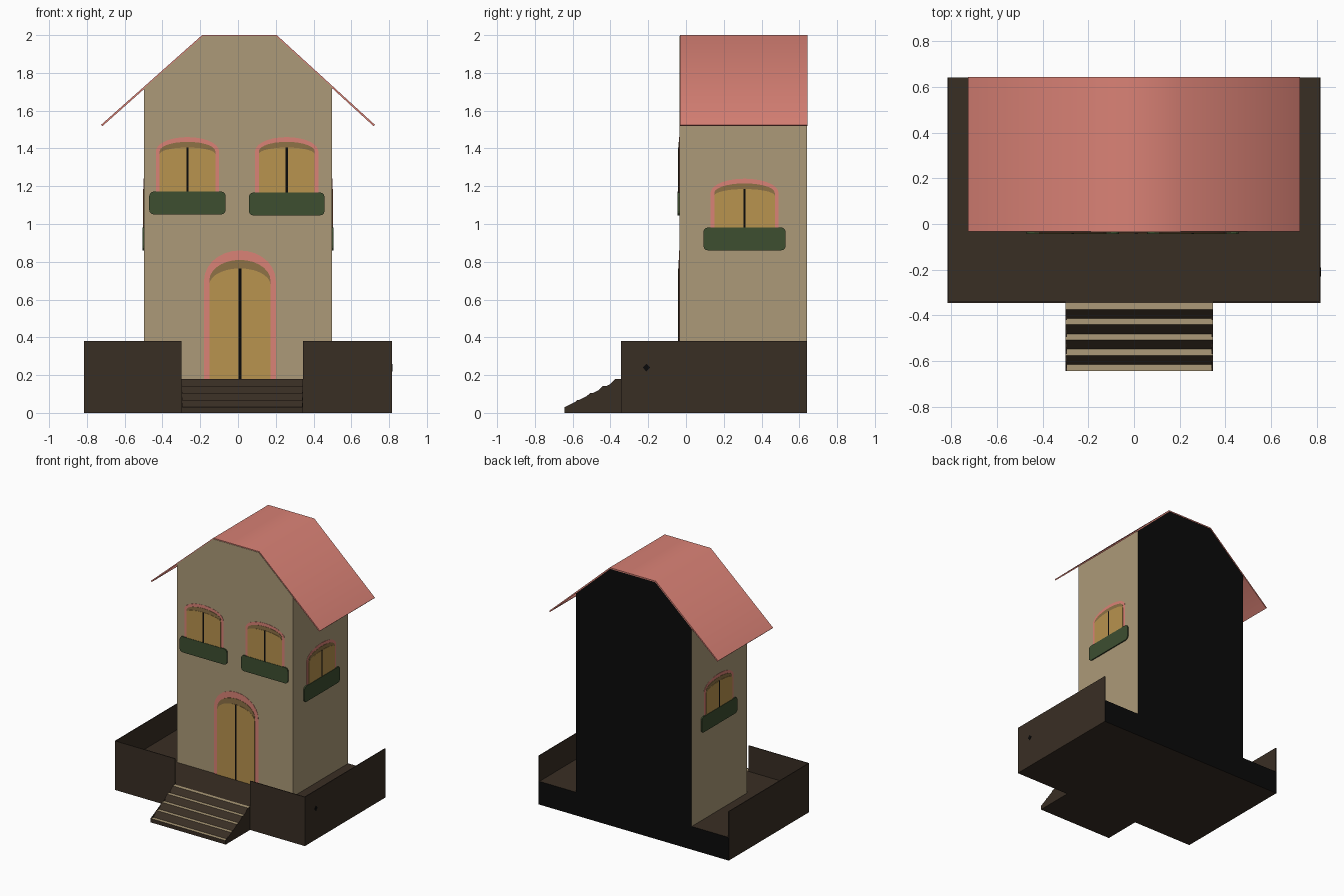
import bpy, bmesh, math
from mathutils import Vector

cube = bpy.data.objects.get("Cube")
if cube:
    bpy.data.objects.remove(cube, do_unlink=True)


def material(name, rgb):
    lin = [((c / 255 + 0.055) / 1.055) ** 2.4 for c in rgb] + [1.0]
    m = bpy.data.materials.new(name)
    m.use_nodes = True
    m.diffuse_color = lin
    bsdf = m.node_tree.nodes["Principled BSDF"]
    bsdf.inputs["Base Color"].default_value = lin
    bsdf.inputs["Roughness"].default_value = 0.9
    return m


TAN = material("tan plaster", (172, 154, 120))
PINK = material("pink tile", (218, 130, 118))
BROWN = material("dark brown", (57, 46, 36))
GOLD = material("golden wood", (184, 147, 78))
SHADE = material("shaded wood", (142, 114, 70))
GREEN = material("planter green", (61, 78, 48))
BLACK = material("black", (10, 10, 10))

# Each mapping turns a profile point (u, v) and a depth d into a 3D point
FRONT_Y, BACK_Y, SIDE_X, FLOOR = -0.035, 0.64, 0.497, 0.18


def along_y(u, v, d):
    return (u, d, v)


def along_x(u, v, d):
    return (d, u, v)


def on_front(u, v, d):
    return (u, FRONT_Y - d, v)


def on_left(u, v, d):
    return (SIDE_X + d, u, v)


def on_right(u, v, d):
    return (-SIDE_X - d, u, v)


def prism(name, profile, mapping, d0, d1, mats, rule=None):
    """Extrude a flat profile from depth d0 to d1."""
    bm = bmesh.new()
    rings = [[bm.verts.new(mapping(u, v, d)) for u, v in profile] for d in (d0, d1)]
    bm.faces.new(rings[0])
    bm.faces.new(rings[1])
    n = len(profile)
    for i in range(n):
        j = (i + 1) % n
        bm.faces.new((rings[0][i], rings[0][j], rings[1][j], rings[1][i]))
    bmesh.ops.recalc_face_normals(bm, faces=bm.faces)
    bm.normal_update()
    if rule:
        for f in bm.faces:
            f.material_index = rule(f.normal)
    mesh = bpy.data.meshes.new(name)
    bm.to_mesh(mesh)
    bm.free()
    for m in mats:
        mesh.materials.append(m)
    ob = bpy.data.objects.new(name, mesh)
    bpy.context.collection.objects.link(ob)
    return ob


def rect(u0, u1, v0, v1):
    return [(u0, v0), (u1, v0), (u1, v1), (u0, v1)]


def arch(u0, u1, v0, spring, top, steps=14):
    """Upright opening with a half-ellipse head."""
    c, r = (u0 + u1) / 2, (u1 - u0) / 2
    head = [(c + r * math.cos(math.pi * i / steps),
             spring + (top - spring) * math.sin(math.pi * i / steps))
            for i in range(steps + 1)]
    return [(u0, v0), (u1, v0)] + head


def rounded(u0, u1, v0, v1, r=0.025):
    pts = []
    corners = [(u1 - r, v1 - r), (u0 + r, v1 - r), (u0 + r, v0 + r), (u1 - r, v0 + r)]
    for k, (cu, cv) in enumerate(corners):
        for s in range(4):
            a = math.pi / 2 * (k + s / 3)
            pts.append((cu + r * math.cos(a), cv + r * math.sin(a)))
    return pts


def back_is_black(normal):
    return 1 if normal.y > 0.9 else 0


# House body with clipped gable
prism("house_body",
      [(-SIDE_X, FLOOR), (SIDE_X, FLOOR), (SIDE_X, 1.725), (0.202, 1.994),
       (-0.187, 1.994), (-SIDE_X, 1.72)],
      along_y, FRONT_Y, BACK_Y, [TAN, BLACK], back_is_black)

# Roof: open sheet over the gable, thickened inward
bm = bmesh.new()
line = [(-0.725, 1.525), (-0.19, 2.0), (0.205, 2.0), (0.725, 1.525)]
rows = [[bm.verts.new((x, y, z)) for x, z in line] for y in (FRONT_Y + 0.003, BACK_Y + 0.002)]
for i in range(len(line) - 1):
    bm.faces.new((rows[0][i], rows[0][i + 1], rows[1][i + 1], rows[1][i]))
mesh = bpy.data.meshes.new("roof")
bm.to_mesh(mesh)
bm.free()
mesh.materials.append(PINK)
roof = bpy.data.objects.new("roof", mesh)
bpy.context.collection.objects.link(roof)
solid = roof.modifiers.new("thickness", "SOLIDIFY")
solid.thickness = 0.01
solid.offset = -1
bpy.context.view_layer.objects.active = roof
roof.select_set(True)
bpy.ops.object.modifier_apply(modifier=solid.name)
bpy.ops.object.shade_smooth_by_angle(angle=math.radians(60))
roof.select_set(False)

# Terrace base and its thin parapets
BASE_X, BASE_Y, WALL_TOP, T = 0.815, -0.345, 0.38, 0.006
STAIR = (-0.30, 0.345)
prism("terrace_base", rect(-BASE_X, BASE_X, 0, FLOOR), along_y, BASE_Y, BACK_Y,
      [BROWN, BLACK], back_is_black)
for side, x in (("left", BASE_X - T), ("right", -BASE_X)):
    prism("parapet_" + side, rect(BASE_Y, BACK_Y, FLOOR, WALL_TOP), along_x, x, x + T, [BROWN])
prism("parapet_front_left", rect(STAIR[1], BASE_X, FLOOR, WALL_TOP),
      along_y, BASE_Y, BASE_Y + T, [BROWN])
prism("parapet_front_right", rect(-BASE_X, STAIR[0], FLOOR, WALL_TOP),
      along_y, BASE_Y, BASE_Y + T, [BROWN])
prism("parapet_mark", [(-0.23, 0.24), (-0.21, 0.22), (-0.19, 0.24), (-0.21, 0.26)],
      along_x, BASE_X, BASE_X + 0.002, [BLACK])

# Stairs: flat tan treads joined by sloping dark risers
FOOT, LOW, STEPS = -0.643, 0.03, 4
TREAD = 0.028
pitch = (BASE_Y - TREAD - FOOT) / STEPS
rise = (FLOOR - LOW) / STEPS
profile = [(BASE_Y, 0), (FOOT, 0)]
for i in range(STEPS + 1):
    y, z = FOOT + i * pitch, LOW + i * rise
    profile += [(y, z), (y + TREAD, z)]
prism("stairs", profile, along_x, STAIR[0], STAIR[1], [BROWN, TAN],
      lambda n: 1 if n.z > 0.99 else 0)
# Sloping side boards that hide the step ends
for side, x in (("left", STAIR[1] - T), ("right", STAIR[0])):
    prism("stair_board_" + side,
          [(BASE_Y, 0), (FOOT, 0), (FOOT, LOW), (BASE_Y, FLOOR)],
          along_x, x, x + T, [BROWN])


def opening(name, mapping, u0, u1, v0, spring, top, edge, head, drop, gap):
    """Pink surround, shaded reveal, golden leaves and a dark centre gap."""
    a, b, mid = u0 + edge, u1 - edge, (u0 + u1) / 2
    prism(name + "_surround", arch(u0, u1, v0, spring, top), mapping, -0.002, 0.002, [PINK])
    prism(name + "_reveal", arch(a, b, v0, spring, top - head), mapping, -0.002, 0.004, [SHADE])
    prism(name + "_leaves", arch(a, b, v0, spring - drop / 2, top - head - drop),
          mapping, -0.002, 0.006, [GOLD])
    prism(name + "_gap", rect(mid - gap / 2, mid + gap / 2, v0, top - head - drop),
          mapping, -0.002, 0.007, [BLACK])


def window(name, mapping, u0, u1, v0, height, lip):
    opening(name, mapping, u0, u1, v0, v0 + height - 0.075, v0 + height, 0.02, 0.025, 0.03, 0.012)
    prism(name + "_planter", rounded(u0 - lip, u1 + lip, v0 - 0.12, v0 + 0.002),
          mapping, -0.002, 0.009, [GREEN])


# Door and windows
opening("door", on_front, -0.18, 0.20, FLOOR, 0.70, 0.86, 0.028, 0.05, 0.045, 0.015)
window("front_window_right", on_front, -0.435, -0.10, 1.17, 0.29, 0.035)
window("front_window_left", on_front, 0.09, 0.425, 1.165, 0.295, 0.033)
window("side_window_left", on_left, 0.13, 0.49, 0.98, 0.26, 0.038)
window("side_window_right", on_right, 0.13, 0.49, 0.98, 0.26, 0.038)
